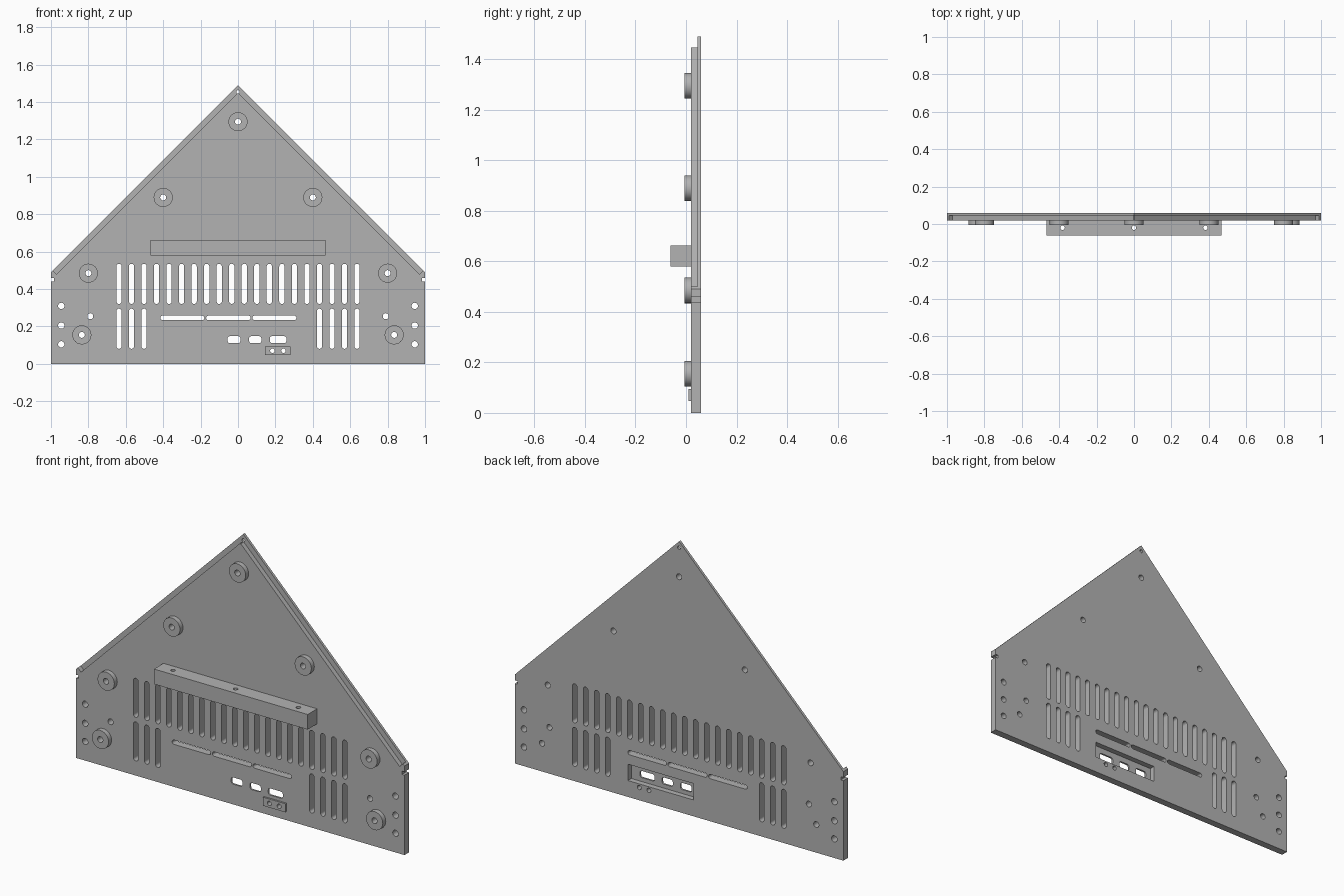
import bpy, bmesh, math
from mathutils import Matrix

if "Cube" in bpy.data.objects:
    bpy.data.objects.remove(bpy.data.objects["Cube"])

grey = bpy.data.materials.new("mid_grey")
grey.diffuse_color = (0.45, 0.45, 0.45, 1)
grey.use_nodes = True
grey.node_tree.nodes["Principled BSDF"].inputs["Base Color"].default_value = grey.diffuse_color


def rounded(cx, cz, w, h, r, n=6):
    """Rounded rectangle in XZ; r = half the width gives a slot or a circle."""
    pts = []
    corners = [(1, 1, 0), (-1, 1, 90), (-1, -1, 180), (1, -1, 270)]
    for sx, sz, a0 in corners:
        for i in range(n + 1):
            a = math.radians(a0 + 90 * i / n)
            pts.append((cx + sx * (w / 2 - r) + r * math.cos(a),
                        cz + sz * (h / 2 - r) + r * math.sin(a)))
    return pts


def circle(cx, cz, r):
    return rounded(cx, cz, 2 * r, 2 * r, r)


def rect(x0, x1, z0, z1):
    return [(x0, z0), (x1, z0), (x1, z1), (x0, z1)]


def clean(pts):
    out = []
    for p in pts:
        if not out or math.dist(p, out[-1]) > 1e-4:
            out.append(p)
    if math.dist(out[0], out[-1]) < 1e-4:
        out.pop()
    return out


def finish(name, bm):
    bmesh.ops.recalc_face_normals(bm, faces=bm.faces)
    me = bpy.data.meshes.new(name)
    bm.to_mesh(me)
    bm.free()
    me.materials.append(grey)
    ob = bpy.data.objects.new(name, me)
    bpy.context.collection.objects.link(ob)
    return ob


def prisms(name, parts):
    """parts: list of (outline in XZ, y0, y1)."""
    bm = bmesh.new()
    for pts, y0, y1 in parts:
        pts = clean(pts)
        a = [bm.verts.new((x, y0, z)) for x, z in pts]
        b = [bm.verts.new((x, y1, z)) for x, z in pts]
        bm.faces.new(a)
        bm.faces.new(b[::-1])
        for i in range(len(pts)):
            j = (i + 1) % len(pts)
            bm.faces.new((a[i], b[i], b[j], a[j]))
    return finish(name, bm)


def cut(ob, cutter):
    cutter.hide_render = True
    m = ob.modifiers.new("cut", 'BOOLEAN')
    m.operation = 'DIFFERENCE'
    m.solver = 'EXACT'
    m.object = cutter
    bpy.ops.object.select_all(action='DESELECT')
    bpy.context.view_layer.objects.active = ob
    ob.select_set(True)
    bpy.ops.object.modifier_apply(modifier=m.name)


# Gable shaped panel
panel = prisms("panel", [([(-1, 0), (1, 0), (1, 0.49), (0, 1.49), (-1, 0.49)], 0.02, 0.06)])

# Step along the sloping front edges, and the connector recess in the back
step = [(-0.97, 0.48), (0, 1.45), (0.97, 0.48), (1.05, 0.56), (1.05, 1.7), (-1.05, 1.7), (-1.05, 0.56)]
recess_cutter = prisms("recess_cutter", [(step, -0.1, 0.046),
                                         (rect(-0.087, 0.312, 0.09, 0.18), 0.03, 0.1)])

# All openings going through the panel
boss_spots = [(0, 1.295)] + [(s * x, z) for s in (-1, 1)
                             for x, z in ((0.4, 0.89), (0.8, 0.485), (0.835, 0.155))]
tab_spots = [(0.184, 0.07), (0.243, 0.07)]
holes = [circle(x, z, 0.016) for x, z in boss_spots]
holes += [circle(x, z, 0.012) for x, z in tab_spots]
holes.append(circle(0, 1.455, 0.009))
for s in (-1, 1):
    holes += [circle(s * 0.945, z, 0.017) for z in (0.105, 0.205, 0.31)]
    holes.append(circle(s * 0.79, 0.255, 0.016))
    holes.append(rect(s * 1.015 - 0.03, s * 1.015 + 0.03, 0.44, 0.458))
for i in range(20):                                   # upright vent slots
    x = -0.6365 + 0.067 * i
    holes.append(rounded(x, 0.428, 0.028, 0.215, 0.014))
    if i < 3 or i > 15:
        holes.append(rounded(x, 0.188, 0.028, 0.215, 0.014))
for x0, x1 in ((-0.415, -0.18), (-0.17, 0.068), (0.077, 0.312)):   # flat slots
    holes.append(rounded((x0 + x1) / 2, 0.246, x1 - x0, 0.024, 0.0119))
for x0, x1 in ((-0.056, 0.013), (0.059, 0.125), (0.17, 0.259)):    # connector openings
    holes.append(rounded((x0 + x1) / 2, 0.13, x1 - x0, 0.037, 0.012, 3))
hole_cutter = prisms("hole_cutter", [(h, -0.1, 0.1) for h in holes])

# Round bosses and small tab on the front
bosses = prisms("bosses", [(circle(x, z, 0.051), -0.006, 0.02) for x, z in boss_spots])
tab = prisms("small_tab", [(rect(0.145, 0.281, 0.047, 0.094), 0.01, 0.02)])

# Mounting bar with three upright screw holes
bar = prisms("mounting_bar", [(rect(-0.468, 0.468, 0.58, 0.663), -0.062, 0.02)])
bm = bmesh.new()
for x in (-0.382, 0, 0.382):
    bmesh.ops.create_cone(bm, cap_ends=True, segments=24, radius1=0.012, radius2=0.012,
                          depth=0.3, matrix=Matrix.Translation((x, -0.02, 0.62)))
bar_cutter = finish("bar_cutter", bm)

cut(panel, recess_cutter)
for ob in (panel, bosses, tab):
    cut(ob, hole_cutter)
cut(bar, bar_cutter)
for c in (recess_cutter, hole_cutter, bar_cutter):
    bpy.data.objects.remove(c)

for ob in (panel, bosses, tab, bar):
    bpy.ops.object.select_all(action='DESELECT')
    bpy.context.view_layer.objects.active = ob
    ob.select_set(True)
    bpy.ops.object.shade_smooth_by_angle(angle=math.radians(30))
